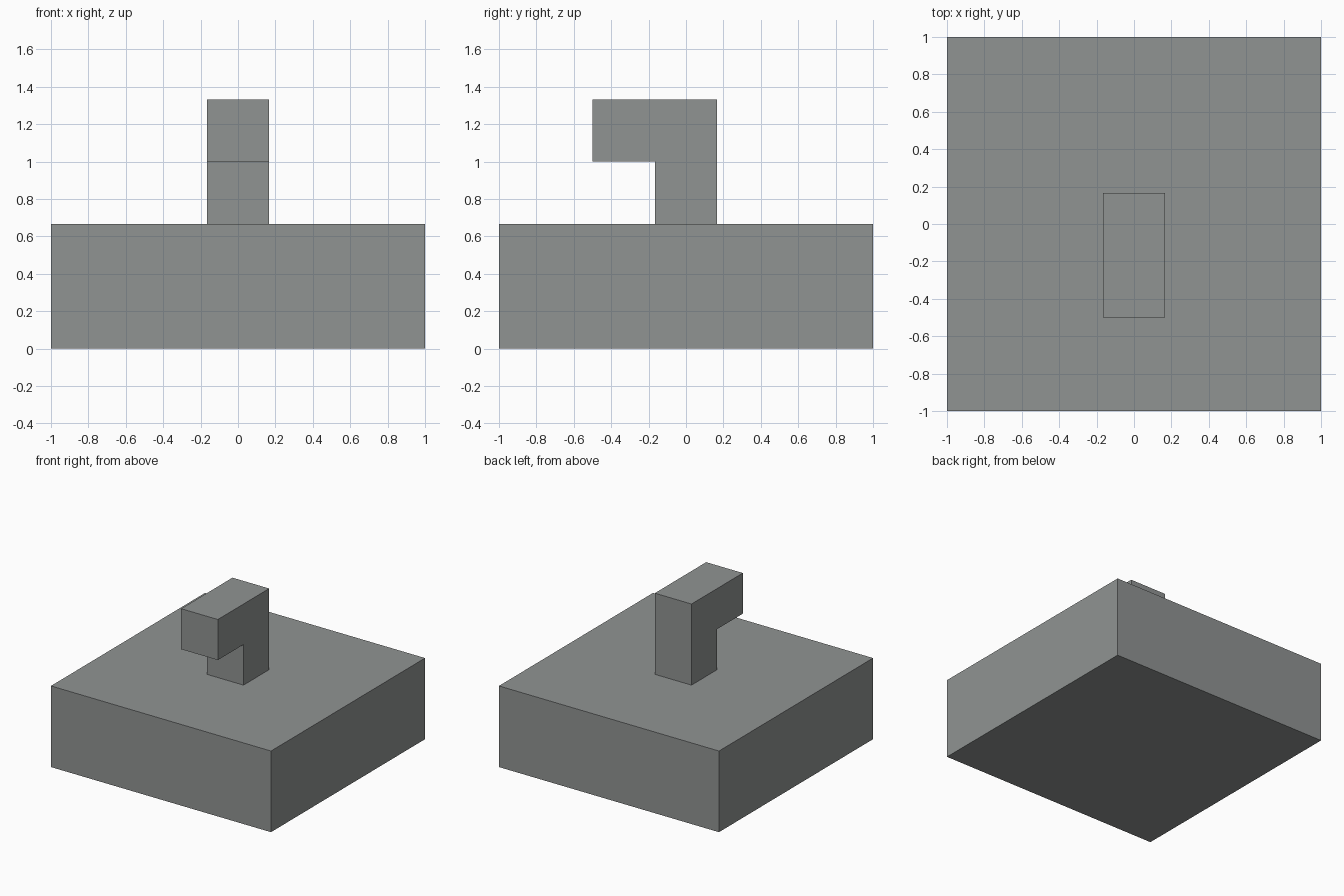
import bpy

if "Cube" in bpy.data.objects:
    bpy.data.objects.remove(bpy.data.objects["Cube"])

grey = bpy.data.materials.new("stone_grey")
grey.diffuse_color = (0.28, 0.295, 0.29, 1)
grey.use_nodes = True
grey.node_tree.nodes["Principled BSDF"].inputs["Base Color"].default_value = grey.diffuse_color


def extrude_x(name, profile, half_width):
    """Extrude a closed (y, z) profile symmetrically along x."""
    n = len(profile)
    verts = [(x, y, z) for x in (-half_width, half_width) for y, z in profile]
    faces = [tuple(reversed(range(n))), tuple(range(n, 2 * n))]
    faces += [(i, (i + 1) % n, n + (i + 1) % n, n + i) for i in range(n)]
    mesh = bpy.data.meshes.new(name)
    mesh.from_pydata(verts, [], faces)
    mesh.materials.append(grey)
    obj = bpy.data.objects.new(name, mesh)
    bpy.context.collection.objects.link(obj)
    return obj


U = 1 / 6  # grid unit of the model

# Square base slab
extrude_x("base", [(-1, 0), (1, 0), (1, 4 * U), (-1, 4 * U)], 1)

# Post with an overhanging arm pointing to the front
extrude_x("hooked_post", [(-U, 4 * U), (U, 4 * U), (U, 8 * U),
                          (-3 * U, 8 * U), (-3 * U, 6 * U), (-U, 6 * U)], U)
